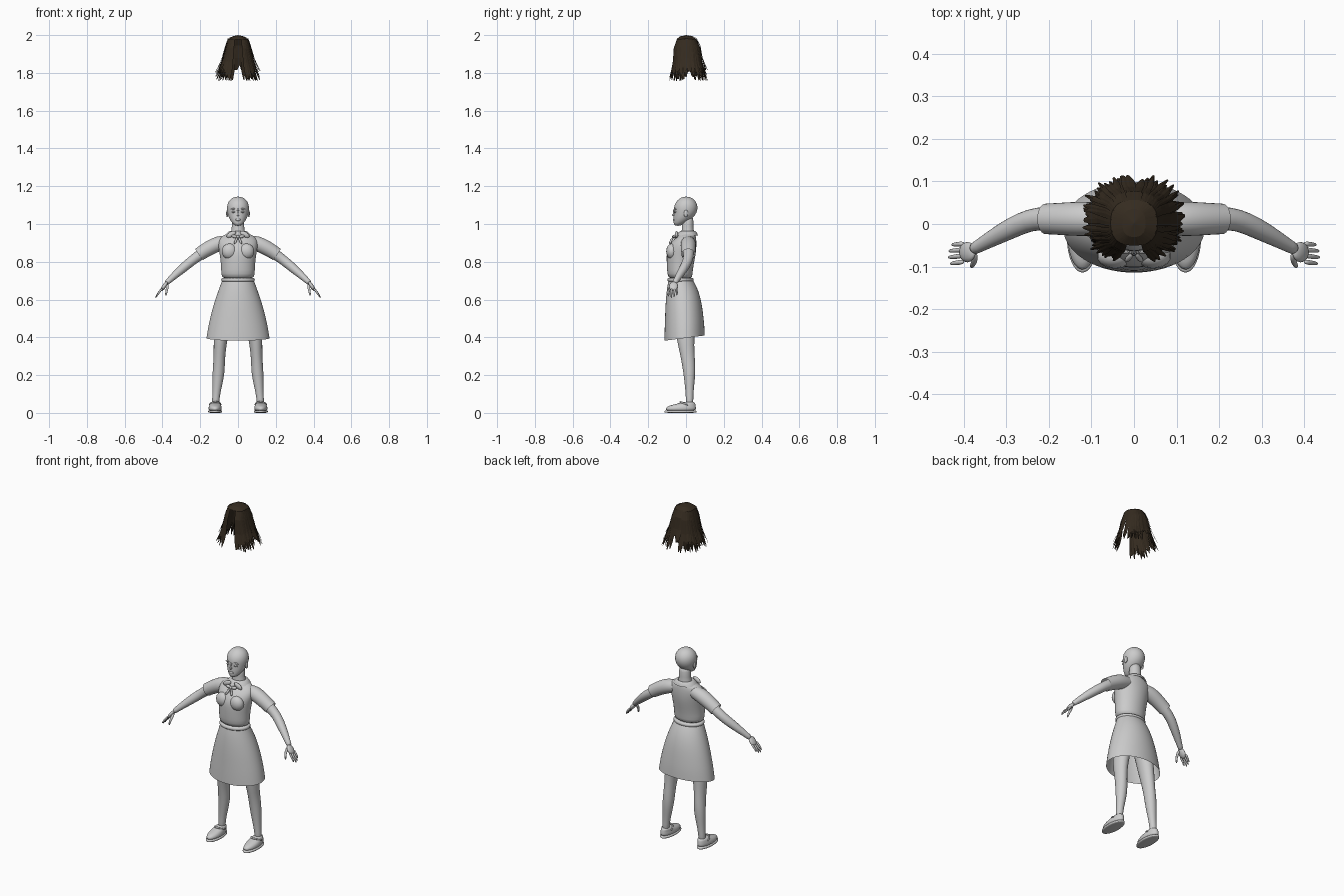
import bpy, bmesh, math, random
from mathutils import Vector, Matrix

random.seed(4)
cube = bpy.data.objects.get("Cube")
if cube:
    bpy.data.objects.remove(cube)


def material(name, rgb):
    m = bpy.data.materials.new(name)
    m.use_nodes = True
    m.diffuse_color = (*rgb, 1)
    m.node_tree.nodes["Principled BSDF"].inputs["Base Color"].default_value = (*rgb, 1)
    return m


GREY = material("pale grey", (0.6, 0.6, 0.6))
BROWN = material("dark brown", (0.035, 0.024, 0.014))


def finish(name, bm, mat=GREY, mirror=False, smooth=True, subdivide=1, recalc=True):
    if recalc:
        bmesh.ops.recalc_face_normals(bm, faces=bm.faces)
    mesh = bpy.data.meshes.new(name)
    bm.to_mesh(mesh)
    bm.free()
    obj = bpy.data.objects.new(name, mesh)
    bpy.context.collection.objects.link(obj)
    mesh.materials.append(mat)
    for p in mesh.polygons:
        p.use_smooth = smooth
    if mirror:
        obj.modifiers.new("Mirror", 'MIRROR').use_mirror_merge = False
    if subdivide:
        obj.modifiers.new("Smooth", 'SUBSURF').levels = subdivide
        obj.modifiers["Smooth"].render_levels = subdivide
    return obj


def bridge(bm, rings, caps=True):
    n = len(rings[0])
    for a, b in zip(rings, rings[1:]):
        for i in range(n):
            bm.faces.new((a[i], a[(i + 1) % n], b[(i + 1) % n], b[i]))
    if caps:
        bm.faces.new(rings[0][::-1])
        bm.faces.new(rings[-1])


def stack(name, rows, sides=20, caps=True, tilt=0, **kw):
    """Horizontal oval rings: height, centre x, front y, back y, half width."""
    bm = bmesh.new()
    rings = []
    for k, (z, cx, y0, y1, rx) in enumerate(rows):
        ring = []
        for i in range(sides):
            a = math.tau * i / sides
            y = (y0 + y1) / 2 + (y1 - y0) / 2 * math.sin(a)
            lift = tilt * y * (1 - k / (len(rows) - 1))
            ring.append(bm.verts.new((cx + rx * math.cos(a), y, z + lift)))
        rings.append(ring)
    bridge(bm, rings, caps)
    return finish(name, bm, **kw)


def tube(name, path, sides=10, caps=True, **kw):
    """Round rings along a path of (x, y, z, radius)."""
    bm = bmesh.new()
    pts = [Vector(p[:3]) for p in path]
    rings = []
    for i, p in enumerate(pts):
        d = pts[min(i + 1, len(pts) - 1)] - pts[max(i - 1, 0)]
        q = d.to_track_quat('Z', 'Y')
        rings.append([bm.verts.new(p + q @ (Vector((math.cos(a), math.sin(a), 0)) * path[i][3]))
                      for a in (math.tau * k / sides for k in range(sides))])
    bridge(bm, rings, caps)
    return finish(name, bm, **kw)


def blob(name, at, size, turn=0, axis='Y', **kw):
    bm = bmesh.new()
    m = Matrix.Translation(at) @ Matrix.Rotation(turn, 4, axis) @ Matrix.Diagonal((*size, 1))
    bmesh.ops.create_uvsphere(bm, u_segments=14, v_segments=8, radius=1, matrix=m)
    return finish(name, bm, subdivide=0, **kw)


# Head, neck and face
stack("head", [(.99, 0, -.056, -.03, .012), (1.0, 0, -.066, -.012, .026), (1.015, 0, -.066, .015, .039),
               (1.035, 0, -.067, .04, .05), (1.06, 0, -.064, .058, .057), (1.09, 0, -.066, .064, .061),
               (1.118, 0, -.054, .055, .053), (1.137, 0, -.033, .035, .034), (1.145, 0, -.012, .014, .012)])
stack("neck", [(.92, 0, -.035, .05, .055), (.95, 0, -.024, .044, .038), (.98, 0, -.022, .039, .032),
               (1.05, 0, -.02, .042, .035)])
tube("nose", [(0, -.06, 1.085, .004), (0, -.068, 1.06, .006), (0, -.071, 1.05, .009), (0, -.062, 1.043, .006)])
blob("lips", (0, -.064, 1.022), (.016, .006, .006))
blob("ears", (.057, .0, 1.055), (.006, .012, .019), mirror=True)
blob("eyes", (.024, -.056, 1.064), (.012, .007, .005), mirror=True)
blob("brows", (.025, -.056, 1.08), (.016, .007, .004), turn=.15, mirror=True)

# Blouse
stack("blouse", [(.705, 0, -.09, .034, .083), (.735, 0, -.1, .034, .09), (.78, 0, -.102, .04, .09),
                 (.83, 0, -.104, .05, .096), (.865, 0, -.101, .055, .102), (.9, 0, -.082, .056, .108),
                 (.928, 0, -.055, .054, .098), (.945, 0, -.035, .05, .068), (.955, 0, -.026, .046, .042)], sides=24)
blob("bust", (.045, -.075, .855), (.042, .03, .042), mirror=True)
tube("sleeves", [(.06, .012, .905, .034), (.1, .012, .898, .042), (.145, .012, .877, .041),
                 (.185, .012, .853, .038), (.207, .012, .838, .037)], sides=14, caps=False, mirror=True)
stack("belt", [(.693, 0, -.095, .038, .086), (.698, 0, -.099, .042, .09), (.711, 0, -.099, .042, .09),
               (.717, 0, -.094, .037, .085)], sides=24)

# Collar flaps and neck bow
stack("collar", [(.94, 0, -.052, .064, .07), (.957, 0, -.04, .058, .056), (.966, 0, -.028, .047, .04),
                 (.955, 0, -.024, .044, .037)], caps=False)
blob("collar_flaps", (.036, -.05, .945), (.028, .009, .014), turn=.5, mirror=True)
blob("bow_loops", (.017, -.062, .934), (.018, .009, .009), turn=-.2, mirror=True)
blob("bow_knot", (0, -.066, .932), (.008, .009, .009))
tube("bow_tails", [(.003, -.068, .93, .005), (.01, -.078, .915, .008), (.02, -.088, .893, .007)],
     sides=6, mirror=True)

# Skirt, open below with a hem that dips at the front
stack("skirt", [(.397, 0, -.115, .1, .168), (.45, 0, -.114, .098, .16), (.5, 0, -.112, .093, .149),
                (.56, 0, -.11, .086, .134), (.62, 0, -.106, .074, .115), (.67, 0, -.1, .056, .096),
                (.705, 0, -.092, .036, .083)], sides=28, caps=False, tilt=.13)

# Legs and strapped shoes
stack("legs", [(.03, .12, -.003, .04, .021), (.08, .117, 0, .038, .019), (.14, .11, -.006, .043, .025),
               (.21, .103, -.014, .051, .033), (.27, .1, -.024, .049, .031), (.32, .097, -.034, .045, .032),
               (.39, .093, -.05, .044, .037), (.5, .075, -.065, .05, .046), (.64, .045, -.07, .04, .045)],
      sides=16, mirror=True)
stack("shoe_soles", [(0, .121, -.112, .055, .034), (.003, .121, -.116, .058, .038),
                     (.012, .121, -.115, .057, .037), (.014, .121, -.11, .053, .034)], mirror=True)
stack("shoes", [(.008, .121, -.112, .054, .035), (.025, .121, -.11, .054, .036), (.038, .121, -.095, .052, .033),
                (.047, .12, -.05, .05, .028), (.06, .119, -.012, .046, .024)], mirror=True)
tube("shoe_straps", [(.088, .015, .04, .006), (.098, -.022, .055, .006), (.12, -.034, .06, .006),
                     (.142, -.022, .055, .006), (.153, .015, .04, .006)], sides=6, mirror=True)

# Arms, hands and fingers
tube("arms", [(.09, .012, .9, .034), (.15, .013, .87, .033), (.205, .014, .835, .029), (.245, .01, .805, .027),
              (.285, -.008, .772, .026), (.33, -.032, .733, .021), (.368, -.054, .698, .015),
              (.38, -.06, .686, .015)], sides=12, mirror=True)
blob("palms", (.391, -.066, .67), (.011, .024, .03), turn=-.62, mirror=True)
for i, name in enumerate(("index", "middle", "ring", "little")):
    y = -.088 + .014 * i
    reach = (.95, 1.1, 1.05, .85)[i]
    tube(name + "_fingers", [(.398, y, .662, .0075),
                             (.398 + .021 * reach, y * 1.04, .662 - .023 * reach, .0065),
                             (.398 + .036 * reach, y * 1.06, .662 - .05 * reach, .0045)], sides=6, mirror=True)
tube("thumbs", [(.374, -.066, .683, .009), (.374, -.088, .66, .009), (.38, -.098, .638, .0065),
                (.382, -.1, .62, .005)], sides=6, mirror=True)

# Floating hair: overlapping pointed strands, parted at front, back and sides
PROFILE = [(0, .0, .012), (.03, .35, .43), (.1, .7, .7), (.3, .86, .93), (.65, 1.1, 1.03), (1, 1.42, 1.24)]


def scalp(a, t, length, out):
    k = t * (len(PROFILE) - 1)
    i = min(int(k), len(PROFILE) - 2)
    d, rx, ry = [p + (q - p) * (k - i) for p, q in zip(PROFILE[i], PROFILE[i + 1])]
    c, s = math.cos(a), math.sin(a)
    x = .078 * rx * math.copysign(abs(c) ** .8, c)
    y = .076 * ry * math.copysign(abs(s) ** .8, s) + .002 + .01 * d
    return Vector((x * out, y * out, 2 - length * d))


def gap(a, centre):
    return abs((a - centre + math.pi) % math.tau - math.pi)


bm = bmesh.new()
COUNT, STEPS = 60, 10
for layer in range(2):
    for n in range(COUNT):
        a = math.tau * (n + layer / 2) / COUNT
        front, back = gap(a, -math.pi / 2), gap(a, math.pi / 2)
        side = min(gap(a, 0), gap(a, math.pi))
        length = .232 - .03 * max(0, 1 - side / .4) + random.uniform(-.022, .012)
        if back < .2:
            length = .185
        last = STEPS if front > .27 else 4
        out = 1 - .03 * layer
        half = math.tau / COUNT * .75
        twist = random.uniform(-.1, .1) if front > .5 else 0
        flare = random.uniform(-.04, .12)
        rows = []
        for k in range(last + 1):
            t = k / STEPS
            w = half * (.3 if k == STEPS else 1)
            bend = a + twist * t ** 4
            o = out + flare * t ** 5
            rows.append([bm.verts.new(scalp(bend + j * w, t, length, o + (.015 * t if j == 0 else 0)))
                         for j in (-1, 0, 1)])
        for p, q in zip(rows, rows[1:]):
            for j in range(2):
                bm.faces.new((p[j], q[j], q[j + 1], p[j + 1]))
finish("hair", bm, mat=BROWN, smooth=False, subdivide=0, recalc=False)
